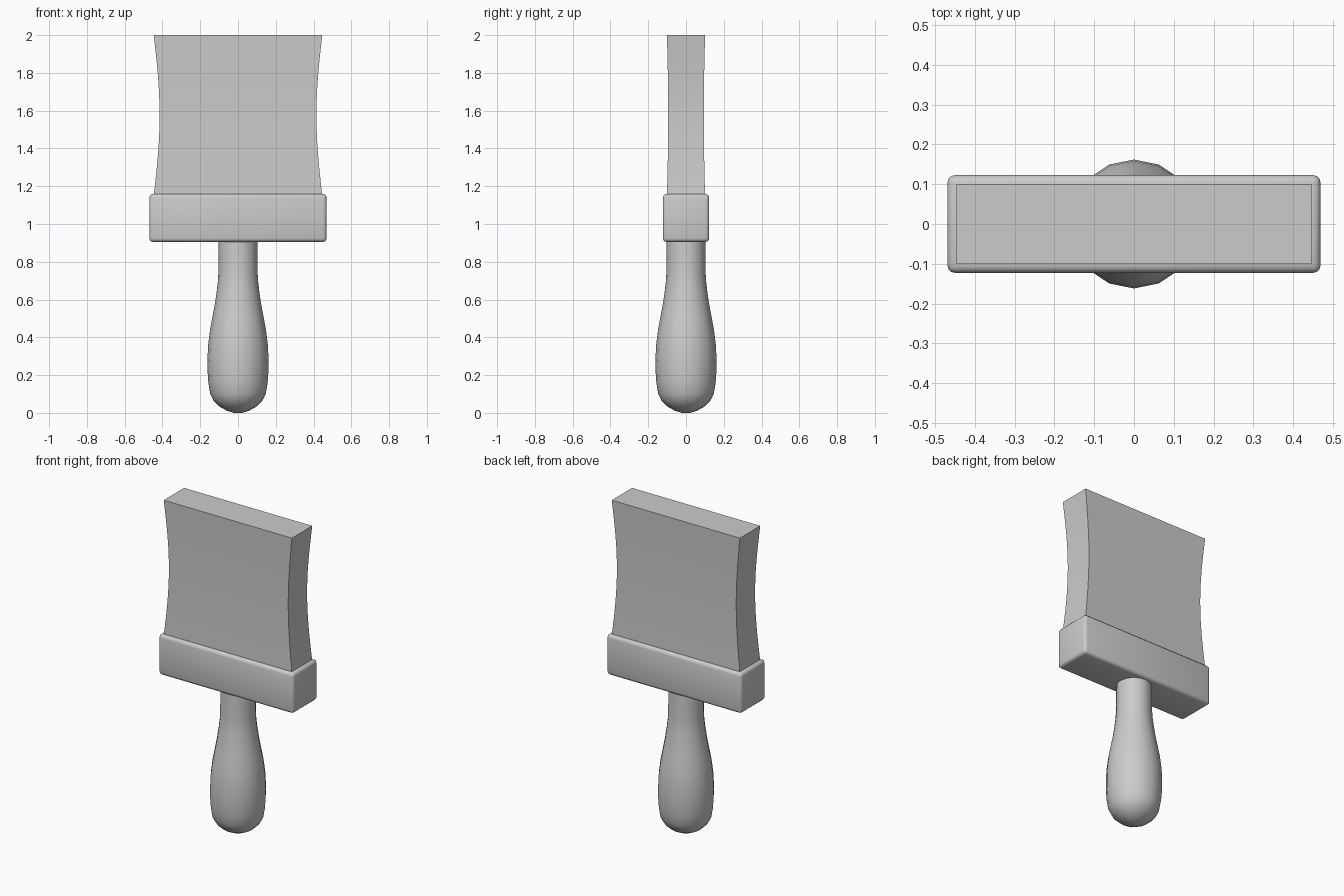
import bpy, bmesh, math

if "Cube" in bpy.data.objects:
    bpy.data.objects.remove(bpy.data.objects["Cube"])


def add_object(name, bm):
    bmesh.ops.recalc_face_normals(bm, faces=bm.faces)
    mesh = bpy.data.meshes.new(name)
    bm.to_mesh(mesh)
    bm.free()
    obj = bpy.data.objects.new(name, mesh)
    bpy.context.collection.objects.link(obj)
    return obj


def smooth(obj, angle):
    bpy.ops.object.select_all(action='DESELECT')
    bpy.context.view_layer.objects.active = obj
    obj.select_set(True)
    bpy.ops.object.shade_smooth_by_angle(angle=math.radians(angle))


def loft(name, rings):
    bm = bmesh.new()
    loops = [[bm.verts.new(p) for p in ring] for ring in rings]
    n = len(loops[0])
    for a, b in zip(loops, loops[1:]):
        for i in range(n):
            j = (i + 1) % n
            bm.faces.new((a[i], a[j], b[j], b[i]))
    bm.faces.new(loops[0][::-1])
    bm.faces.new(loops[-1])
    return add_object(name, bm)


# Turned handle: (radius, height) profile, 16 sides
profile = [(0.02, 0.002), (0.055, 0.01), (0.095, 0.031), (0.128, 0.062),
           (0.147, 0.10), (0.157, 0.16), (0.161, 0.22), (0.162, 0.28),
           (0.158, 0.36), (0.148, 0.44), (0.135, 0.51), (0.122, 0.58),
           (0.112, 0.65), (0.106, 0.70), (0.103, 0.76), (0.102, 0.93)]
profile[0] = (0.02, 0.0)
handle = loft("handle", [[(r * math.cos(math.tau * i / 16),
                           r * math.sin(math.tau * i / 16), z)
                          for i in range(16)] for r, z in profile])
smooth(handle, 60)

# Ferrule: rounded block holding the bristles
bm = bmesh.new()
bmesh.ops.create_cube(bm, size=1)
for v in bm.verts:
    v.co.x *= 0.938
    v.co.y *= 0.246
    v.co.z = 1.032 + v.co.z * 0.254
bmesh.ops.bevel(bm, geom=bm.edges[:], offset=0.02, segments=3,
                profile=0.5, affect='EDGES')
ferrule = add_object("ferrule", bm)
smooth(ferrule, 40)

# Bristles: block with a gentle waist
rings = []
for k in range(13):
    t = k / 12
    z = 1.15 + 0.85 * t
    pinch = math.sin(math.pi * t)
    x = 0.446 - 0.031 * pinch
    y = 0.101 - 0.007 * pinch
    rings.append([(-x, -y, z), (x, -y, z), (x, y, z), (-x, y, z)])
bristles = loft("bristles", rings)
smooth(bristles, 30)
